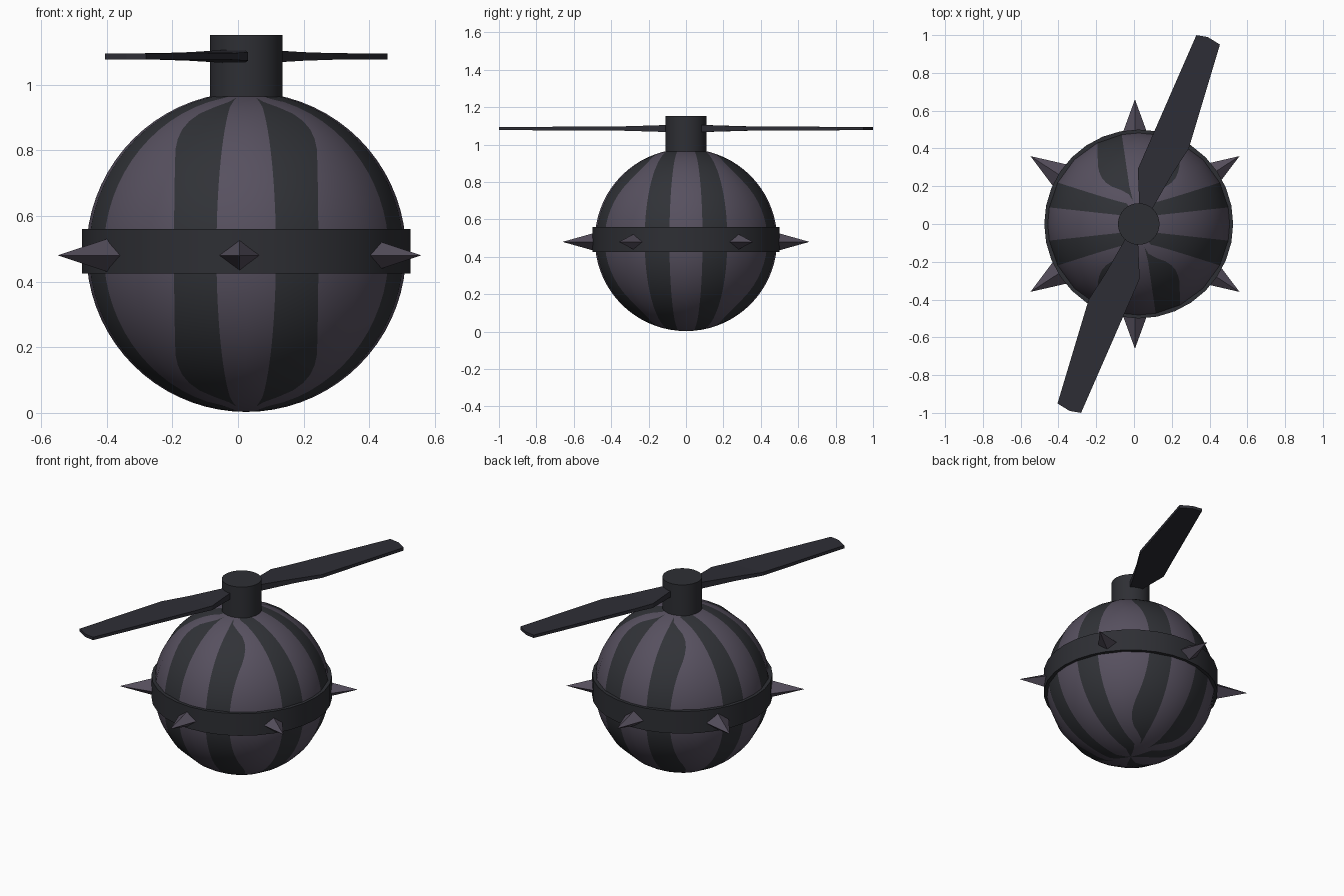
import bpy, bmesh, math
from mathutils import Vector, Matrix

if "Cube" in bpy.data.objects:
    bpy.data.objects.remove(bpy.data.objects["Cube"])

CX, CZ, R0 = 0.025, 0.49, 0.487     # body centre and radius


def mat(name, r, g, b):
    m = bpy.data.materials.new(name)
    m.diffuse_color = (r, g, b, 1)
    m.use_nodes = True
    m.node_tree.nodes["Principled BSDF"].inputs["Base Color"].default_value = m.diffuse_color
    return m


SHELL = mat("purple grey shell", 0.095, 0.081, 0.115)
STRIPE = mat("charcoal stripe", 0.030, 0.032, 0.038)
IRON = mat("dark iron", 0.027, 0.028, 0.034)
BLADE = mat("blade grey", 0.027, 0.027, 0.036)
SPIKE = mat("spike grey", 0.088, 0.075, 0.105)


def finish(name, bm, mats, smooth=False):
    bmesh.ops.remove_doubles(bm, verts=bm.verts, dist=1e-4)
    bmesh.ops.recalc_face_normals(bm, faces=bm.faces)
    me = bpy.data.meshes.new(name)
    bm.to_mesh(me)
    bm.free()
    for m in mats:
        me.materials.append(m)
    ob = bpy.data.objects.new(name, me)
    bpy.context.collection.objects.link(ob)
    if smooth:
        bpy.ops.object.select_all(action='DESELECT')
        ob.select_set(True)
        bpy.context.view_layer.objects.active = ob
        bpy.ops.object.shade_smooth_by_angle(angle=math.radians(35))
    return ob


def interp(table, x):
    for (x0, y0), (x1, y1) in zip(table, table[1:]):
        if x <= x1:
            return y0 + (y1 - y0) * max(0, (x - x0) / (x1 - x0))
    return table[-1][1]


# Half width of the rounded front/back stripes against ring radius
OUTER = [(0.14, 0.03), (0.16, 0.045), (0.20, 0.09), (0.25, 0.15),
         (0.30, 0.19), (0.36, 0.215), (0.49, 0.22)]


def quadrant(r):
    """Column angles from +x to +y; the columns follow the stripe edges."""
    ang = lambda w: math.asin(min(1, w / max(r, 1e-4)))
    a1 = min(ang(0.035 + 0.11 * r), math.radians(32))
    a2 = min(ang(0.07 + 0.31 * r), math.radians(62))
    b1 = min(ang(0.02 + 0.145 * r), math.radians(14))
    b2 = max(b1, ang(interp(OUTER, r))) if r > 0.15 else b1
    b1, b2 = math.pi / 2 - b1, math.pi / 2 - b2
    return [0, a1, a2, (a2 + b2) / 2, b2, b1, math.pi / 2]


# Body: sphere whose columns bend along the stripe outlines
bm = bmesh.new()
rings = []
N = 36
for i in range(N + 1):
    t = math.pi * i / N
    r, z = R0 * math.sin(t), CZ + R0 * math.cos(t)
    q = quadrant(r)
    half = q + [math.pi - a for a in q[-2:0:-1]]
    full = half + [a + math.pi for a in half]
    rings.append([bm.verts.new((CX + r * math.cos(a), r * math.sin(a), z)) for a in full])
M = len(rings[0])
dark = {1, 4, 7, 10}
for top, low in zip(rings, rings[1:]):
    for j in range(M):
        k = (j + 1) % M
        f = bm.faces.new((top[j], low[j], low[k], top[k]))
        f.material_index = 1 if j % 12 in dark else 0
finish("round_body", bm, [SHELL, STRIPE], True)


def cylinder(name, r, z0, z1, n, m):
    bm = bmesh.new()
    bmesh.ops.create_cone(bm, cap_ends=True, segments=n, radius1=r, radius2=r, depth=z1 - z0,
                          matrix=Matrix.Translation((CX, 0, (z0 + z1) / 2)))
    finish(name, bm, [m], True)


# Belt around the middle and rotor hub on top
cylinder("belt", 0.50, 0.425, 0.56, 32, IRON)
cylinder("rotor_hub", 0.11, 0.96, 1.152, 32, IRON)

# Six four-sided spikes
for n, deg in enumerate((33, 90, 147, 213, 270, 327)):
    d = Vector((math.cos(math.radians(deg)), math.sin(math.radians(deg)), 0))
    s = Vector((-d.y, d.x, 0))
    c = Vector((0.005, 0, 0.48))
    bm = bmesh.new()
    tip = bm.verts.new(c + d * 0.66)
    base = [bm.verts.new(c + d * 0.46 + o) for o in
            (s * 0.073, Vector((0, 0, 0.056)), s * -0.073, Vector((0, 0, -0.056)))]
    bm.faces.new(base)
    for j in range(4):
        bm.faces.new((base[j], base[(j + 1) % 4], tip))
    finish(f"spike_{n + 1}", bm, [SPIKE])

# Two rotor blades: left edge, right edge, half thickness of each section
SECTIONS = [((0.03, 0.06), (0.085, 0.06), 0.020),
            ((0.02, 0.29), (0.20, 0.26), 0.013),
            ((0.068, 0.40), (0.29, 0.40), 0.010),
            ((0.318, 0.972), (0.455, 0.95), 0.009),
            ((0.33, 1.0), (0.39, 0.99), 0.009)]
for n, sgn in enumerate((1, -1)):
    bm = bmesh.new()
    loops = []
    for (lx, ly), (rx, ry), h in SECTIONS:
        pts = [(lx, ly, h), (rx, ry, h), (rx, ry, -h), (lx, ly, -h)]
        loops.append([bm.verts.new((CX + sgn * (x - CX), sgn * y, 1.086 + z)) for x, y, z in pts])
    bm.faces.new(loops[0])
    bm.faces.new(loops[-1])
    for a, b in zip(loops, loops[1:]):
        for j in range(4):
            k = (j + 1) % 4
            bm.faces.new((a[j], a[k], b[k], b[j]))
    finish(f"rotor_blade_{n + 1}", bm, [BLADE])
